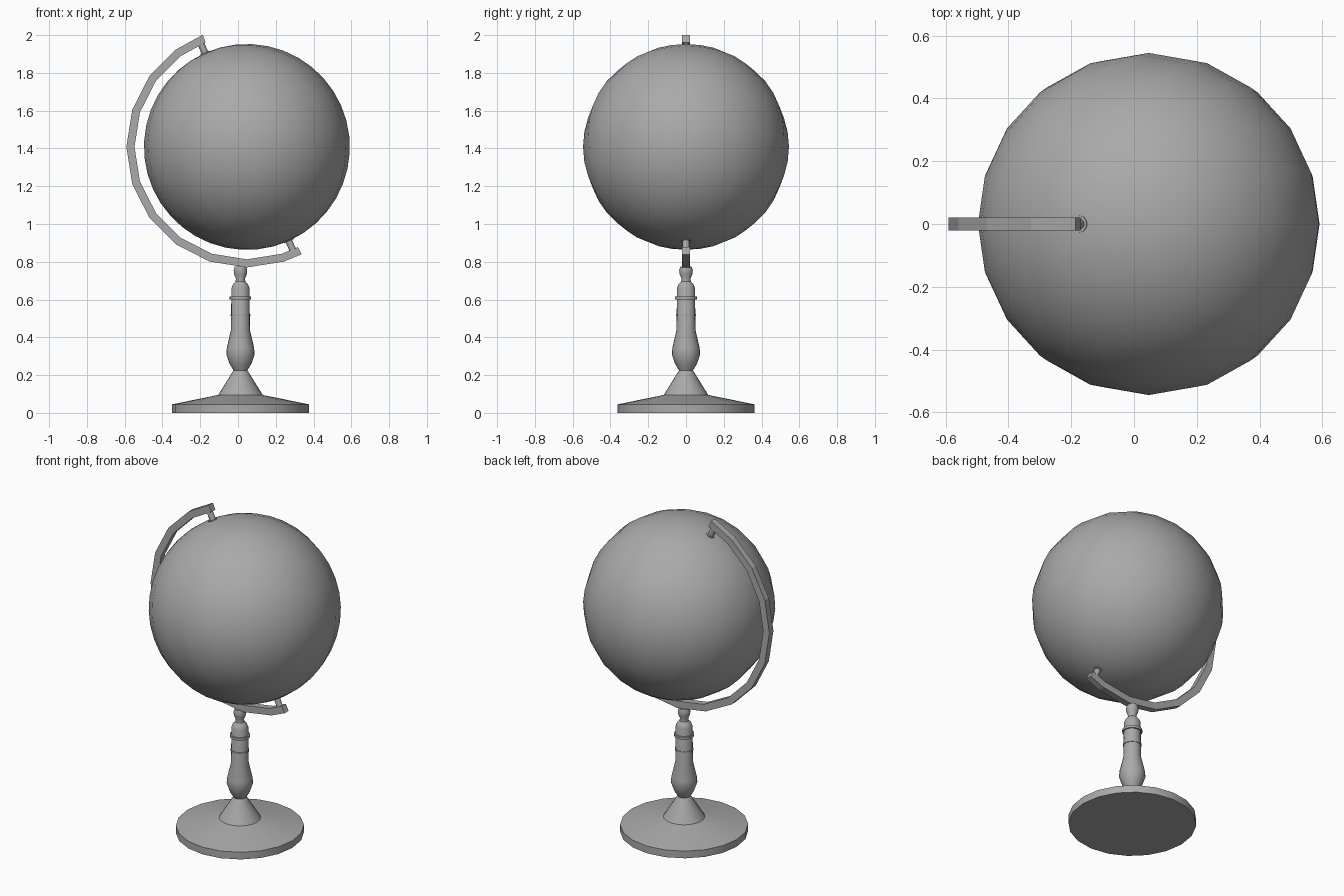
import bpy, bmesh, math
from mathutils import Vector, Matrix

cube = bpy.data.objects.get("Cube")
if cube:
    bpy.data.objects.remove(cube)

grey = bpy.data.materials.new("plain grey")
grey.use_nodes = True
grey.diffuse_color = (0.4, 0.4, 0.4, 1)
grey.node_tree.nodes["Principled BSDF"].inputs["Base Color"].default_value = (0.4, 0.4, 0.4, 1)

CENTRE = Vector((0.047, 0, 1.408))
TILT = Matrix.Translation(CENTRE) @ Matrix.Rotation(math.radians(-24), 4, 'Y')


def finish(name, bm, smooth=None):
    bmesh.ops.recalc_face_normals(bm, faces=bm.faces)
    mesh = bpy.data.meshes.new(name)
    bm.to_mesh(mesh)
    bm.free()
    mesh.materials.append(grey)
    obj = bpy.data.objects.new(name, mesh)
    bpy.context.collection.objects.link(obj)
    if smooth:
        bpy.ops.object.select_all(action='DESELECT')
        obj.select_set(True)
        bpy.context.view_layer.objects.active = obj
        bpy.ops.object.shade_smooth_by_angle(angle=math.radians(smooth))
    return obj


def lathe(name, profile, x, sides=20, smooth=35):
    """Turn (radius, height) points into a capped round solid."""
    bm = bmesh.new()
    rings = []
    for r, z in profile:
        angles = [math.tau * i / sides for i in range(sides)]
        rings.append([bm.verts.new((x + r * math.cos(a), r * math.sin(a), z)) for a in angles])
    for low, high in zip(rings, rings[1:]):
        for i in range(sides):
            j = (i + 1) % sides
            bm.faces.new((low[i], low[j], high[j], high[i]))
    bm.faces.new(rings[0])
    bm.faces.new(rings[-1])
    return finish(name, bm, smooth)


# Tilted ball
bm = bmesh.new()
bmesh.ops.create_uvsphere(bm, u_segments=20, v_segments=20, radius=0.545, matrix=TILT)
finish("globe_ball", bm, 40)

# Pins and collars at both poles
for name, side in (("top", 1), ("bottom", -1)):
    for part, radius, start, end in (("pin", 0.018, 0.52, 0.6), ("collar", 0.027, 0.53, 0.547)):
        bm = bmesh.new()
        bmesh.ops.create_cone(bm, cap_ends=True, segments=12, radius1=radius, radius2=radius,
                              depth=end - start,
                              matrix=TILT @ Matrix.Translation((0, 0, side * (start + end) / 2)))
        finish(f"{name}_{part}", bm, 40)

# Faceted arm: square section swept around the ball in even steps
bm = bmesh.new()
sections = []
for deg in [111.5] + list(range(126, 289, 18)) + [297]:
    a = math.radians(deg)
    d = Vector((math.cos(a), 0, math.sin(a)))
    sections.append([bm.verts.new(CENTRE + d * r + Vector((0, y, 0)))
                     for r, y in ((0.595, -0.02), (0.638, -0.02), (0.638, 0.02), (0.595, 0.02))])
for s, t in zip(sections, sections[1:]):
    for i in range(4):
        j = (i + 1) % 4
        bm.faces.new((s[i], s[j], t[j], t[i]))
bm.faces.new(sections[0])
bm.faces.new(sections[-1])
finish("arm", bm)

# Turned stand with foot, bulb, shaft and ball top
AXIS = 0.013
lathe("stand", [(0.363, 0), (0.363, 0.045), (0.118, 0.095), (0.037, 0.225), (0.058, 0.26),
                (0.075, 0.31), (0.072, 0.345), (0.05, 0.44), (0.048, 0.66), (0.04, 0.68),
                (0.026, 0.695), (0.024, 0.71), (0.034, 0.735), (0.036, 0.755), (0.03, 0.775)], AXIS)
lathe("upper_band", [(0.057, 0.6), (0.057, 0.616)], AXIS)
lathe("lower_band", [(0.053, 0.512), (0.053, 0.522)], AXIS)
